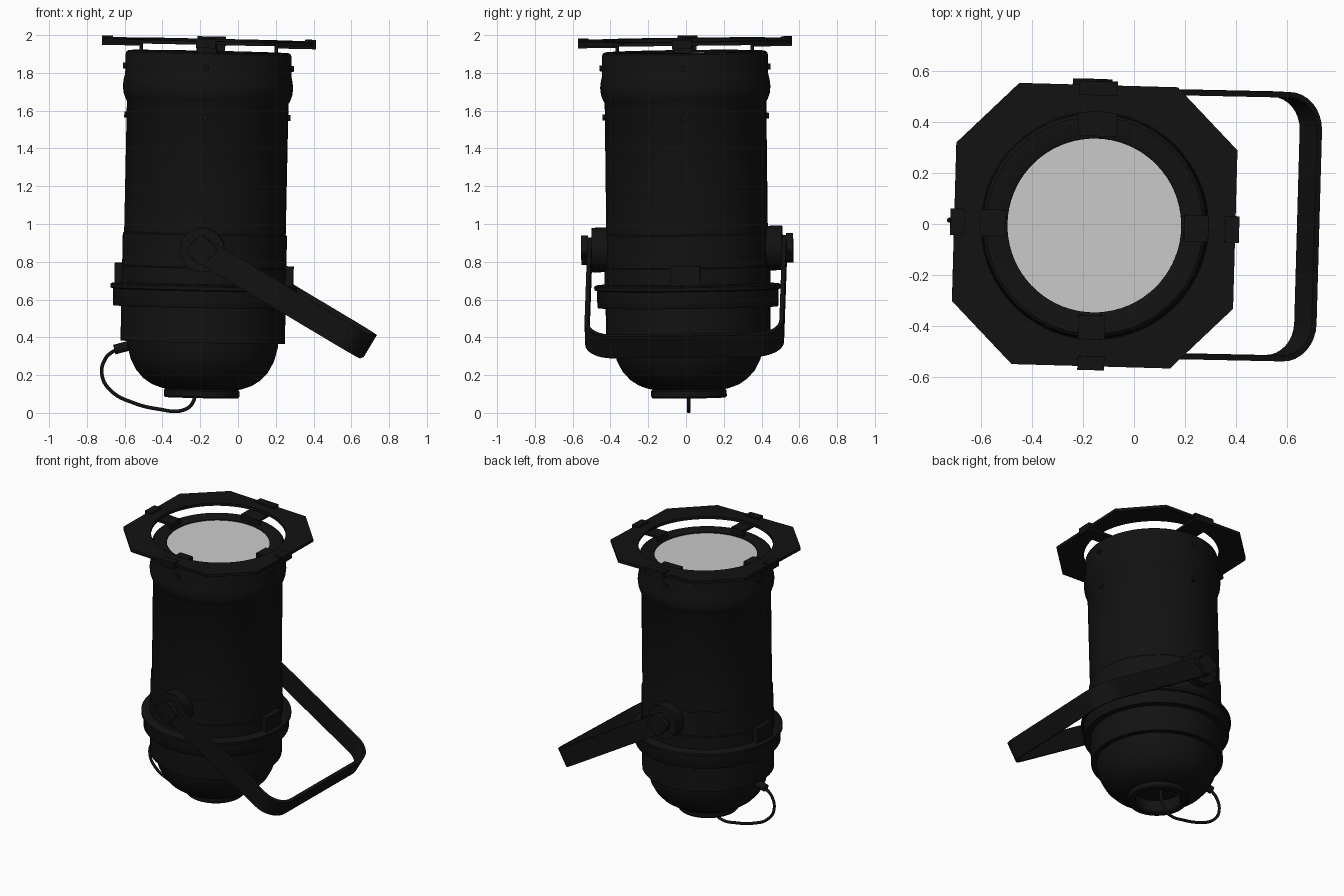
import bpy, bmesh
from math import pi, sin, cos, radians
from mathutils import Matrix, Vector

if "Cube" in bpy.data.objects:
    bpy.data.objects.remove(bpy.data.objects["Cube"])

# whole lamp leans slightly and is turned a little about its axis
lean = Vector((0, 0, 1)).rotation_difference(Vector((0.021, -0.012, 1))).to_matrix().to_4x4()
M = Matrix.Translation((-0.195, 0.017, 0)) @ lean @ Matrix.Rotation(radians(-1.6), 4, 'Z')

black = bpy.data.materials.new("black_paint")
black.diffuse_color = (0.006, 0.006, 0.006, 1)
black.use_nodes = True
black.node_tree.nodes["Principled BSDF"].inputs["Base Color"].default_value = black.diffuse_color


def finish(bm, name, mat=black, xf=M):
    bmesh.ops.recalc_face_normals(bm, faces=bm.faces)
    me = bpy.data.meshes.new(name)
    bm.to_mesh(me)
    bm.free()
    me.transform(xf)
    ob = bpy.data.objects.new(name, me)
    bpy.context.collection.objects.link(ob)
    if mat:
        me.materials.append(mat)
    bpy.ops.object.select_all(action='DESELECT')
    ob.select_set(True)
    bpy.context.view_layer.objects.active = ob
    bpy.ops.object.shade_smooth_by_angle(angle=radians(35))
    return ob


def lathe(name, profile, closed=False, mat=black):
    bm = bmesh.new()
    vs = [bm.verts.new((r, 0, z)) for r, z in profile]
    es = [bm.edges.new(p) for p in zip(vs, vs[1:])]
    if closed:
        es.append(bm.edges.new((vs[-1], vs[0])))
    bmesh.ops.spin(bm, geom=vs + es, axis=(0, 0, 1), cent=(0, 0, 0), angle=2 * pi, steps=72)
    bmesh.ops.remove_doubles(bm, verts=bm.verts, dist=1e-5)
    return finish(bm, name, mat)


def prism(name, pts, vec, xf=M):
    bm = bmesh.new()
    f = bm.faces.new([bm.verts.new(p) for p in pts])
    r = bmesh.ops.extrude_face_region(bm, geom=[f], use_keep_orig=True)
    bmesh.ops.translate(bm, vec=vec, verts=[v for v in r['geom'] if isinstance(v, bmesh.types.BMVert)])
    return finish(bm, name, black, xf)


def rod(name, a, b, r, segs=32, xf=M):
    a, b = Vector(a), Vector(b)
    bm = bmesh.new()
    bmesh.ops.create_cone(bm, cap_ends=True, segments=segs, radius1=r, radius2=r, depth=(b - a).length)
    rot = (b - a).to_track_quat('Z', 'Y').to_matrix().to_4x4()
    bm.transform(Matrix.Translation((a + b) / 2) @ rot)
    return finish(bm, name, black, xf)


# can: hollow base ring, dome, rear housing, long tube, bulge, rolled rim
lathe("lamp_body", [
    (0, .17), (.15, .17), (.15, .088), (.157, .08), (.193, .08), (.2, .088), (.2, .117), (.193, .125),
    (.215, .13), (.265, .148), (.31, .178), (.35, .222), (.38, .28), (.398, .35), (.4, .375),
    (.435, .375), (.436, .56), (.44, .565), (.44, .77), (.435, .775), (.435, .945), (.428, .952),
    (.428, 1.645), (.436, 1.658), (.447, 1.69), (.451, 1.725), (.447, 1.76), (.44, 1.79),
    (.44, 1.89), (.436, 1.905), (.425, 1.913), (.35, 1.913), (.34, 1.907), (.34, 1.88)])
lathe("rear_collar", [(.43, .56), (.476, .56), (.48, .566), (.48, .65), (.495, .655),
                      (.495, .673), (.485, .68), (.43, .685)], True)
lathe("lens", [(0, 1.9), (.342, 1.9)], mat=None)

# side latches on the collar
for s in (1, -1):
    prism("latch", [(s * .42, -.08, .67), (s * .472, -.08, .67), (s * .472, -.08, .785), (s * .42, -.08, .785)],
          (0, .16, 0))

# octagonal colour frame with round hole
bm = bmesh.new()
h, c = .55, .31
octagon = [(c, h), (h, c), (h, -c), (c, -h), (-c, -h), (-h, -c), (-h, c), (-c, h)]
circle = [(.445 * cos(2 * pi * i / 72), .445 * sin(2 * pi * i / 72)) for i in range(72)]
edges = []
for loop in (octagon, circle):
    vs = [bm.verts.new((x, y, 1.955)) for x, y in loop]
    edges += [bm.edges.new((vs[i - 1], vs[i])) for i in range(len(vs))]
bmesh.ops.triangle_fill(bm, edges=edges, use_beauty=True)
r = bmesh.ops.extrude_face_region(bm, geom=bm.faces[:], use_keep_orig=True)
bmesh.ops.translate(bm, vec=(0, 0, .02), verts=[v for v in r['geom'] if isinstance(v, bmesh.types.BMVert)])
finish(bm, "colour_frame")

# frame brackets and rows of screws at the four sides
hook = [(.35, 1.9), (.365, 1.9), (.365, 1.938), (.565, 1.938), (.565, 1.987), (.51, 1.987),
        (.51, 1.976), (.553, 1.976), (.553, 1.953), (.35, 1.953)]
for k in range(4):
    w = .075 if k == 1 else .052
    xf = M @ Matrix.Rotation(k * pi / 2, 4, 'Z')
    prism("frame_bracket", [(x, -w, z) for x, z in hook], (0, 2 * w, 0), xf)
    for r0, z in ((.452, 1.83), (.44, 1.57)):
        rod("screw", (r0 - .03, 0, z), (r0, 0, z), .016, 16, xf)

# swung yoke: bent strap around a side-to-side pivot
ang, piv = radians(-29.6), Vector((0, 0, .868))
u, v = Vector((cos(ang), 0, sin(ang))), Vector((-sin(ang), 0, cos(ang)))


def strap_side(inset):
    L, H, R = 1.01 - inset, .527 - inset, .15 - inset
    out = [(0, -H)]
    for cy, a0 in ((-(H - R), -pi / 2), (H - R, 0)):
        out += [(L - R + R * cos(a0 + i * pi / 16), cy + R * sin(a0 + i * pi / 16)) for i in range(9)]
    return out + [(0, H)]


outline = strap_side(0) + strap_side(.022)[::-1]
prism("yoke", [piv + u * a + Vector((0, b, 0)) - v * .067 for a, b in outline], v * .134)

# pivots: hub disc, rounded strap end, scalloped hand knob
for s in (1, -1):
    def at(y):
        return (0, s * y, piv.z)
    rod("pivot_hub", at(.4), at(.504), .118, 48)
    rod("yoke_end", at(.505), at(.527), .067, 48)
    knob = []
    for i in range(48):
        t = 2 * pi * i / 48
        rad = .069 + .009 * cos(4 * t)
        knob.append((rad * cos(t), s * .525, piv.z + rad * sin(t)))
    prism("hand_knob", knob, (0, s * .036, 0))

# power cable and its gland
I = Matrix.Identity(4)
rod("cable_gland", (-.56, .015, .36), (-.655, .015, .335), .026, 24, I)
cu = bpy.data.curves.new("power_cable", 'CURVE')
cu.dimensions = '3D'
cu.bevel_depth, cu.bevel_resolution = .01, 3
sp = cu.splines.new('BEZIER')
path = [(-.64, .34), (-.7, .29), (-.72, .2), (-.67, .115), (-.55, .052), (-.42, .02), (-.3, .012), (-.25, .04), (-.225, .1), (-.22, .18)]
sp.bezier_points.add(len(path) - 1)
for p, (x, z) in zip(sp.bezier_points, path):
    p.co = (x, .015, z)
    p.handle_left_type = p.handle_right_type = 'AUTO'
cable = bpy.data.objects.new("power_cable", cu)
cu.materials.append(black)
bpy.context.collection.objects.link(cable)
bpy.ops.object.select_all(action='DESELECT')
cable.select_set(True)
bpy.context.view_layer.objects.active = cable
bpy.ops.object.convert(target='MESH')
